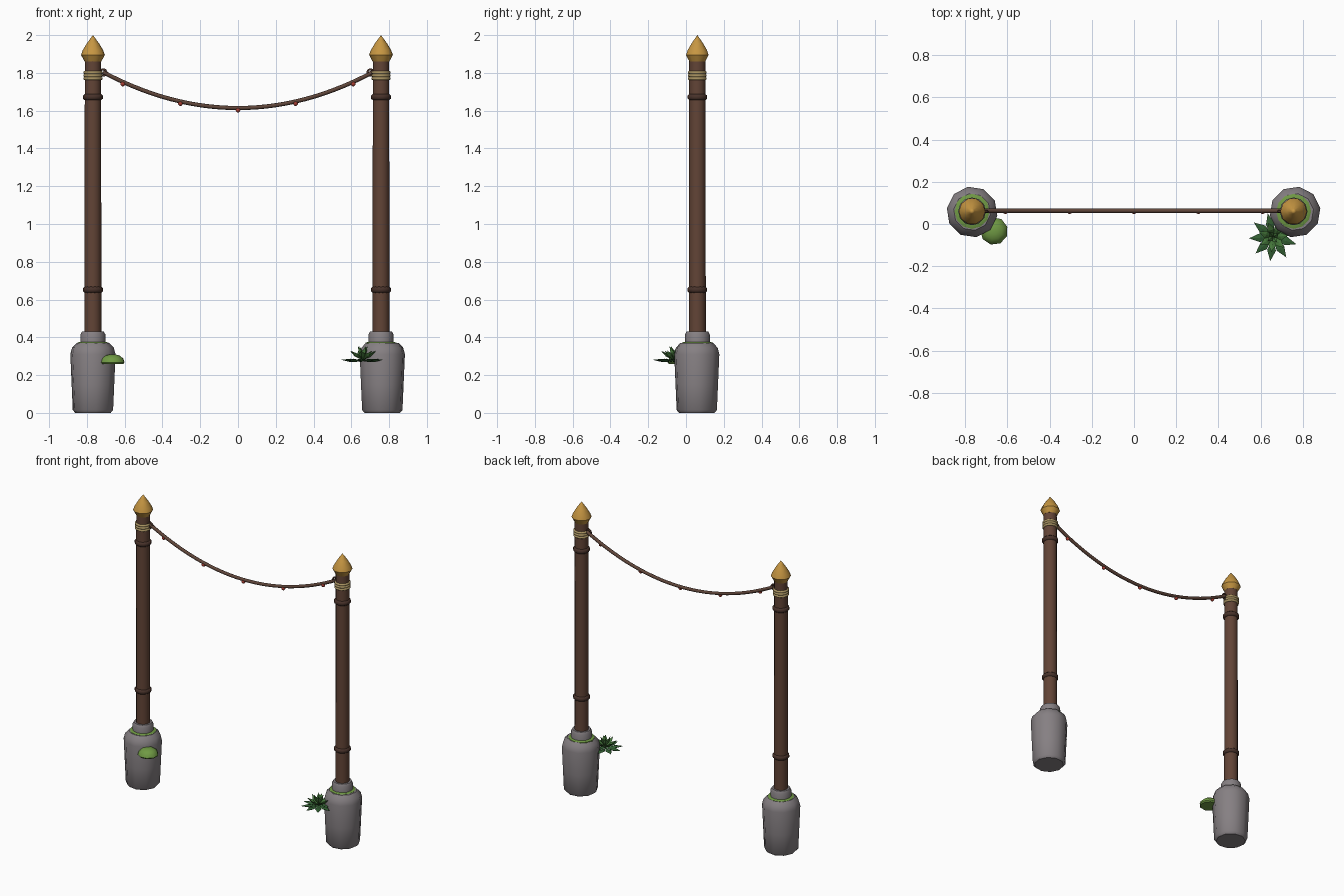
import bpy, bmesh, math
from mathutils import Vector, Matrix

if "Cube" in bpy.data.objects:
    bpy.data.objects.remove(bpy.data.objects["Cube"])


def mat(name, r, g, b):
    m = bpy.data.materials.new(name)
    m.diffuse_color = [(c / 255 / 12.92 if c < 11 else ((c / 255 + 0.055) / 1.055) ** 2.4) for c in (r, g, b)] + [1]
    m.use_nodes = True
    m.node_tree.nodes["Principled BSDF"].inputs["Base Color"].default_value = m.diffuse_color
    return m


WOOD = mat("brown wood", 98, 68, 54)
DARK = mat("dark wood band", 72, 50, 42)
STONE = mat("grey stone", 134, 128, 131)
GOLD = mat("gold", 198, 150, 66)
CREAM = mat("cream binding", 172, 150, 100)
MOSS = mat("moss green", 112, 154, 68)
LEAF = mat("leaf green", 68, 118, 58)
LEAF_DARK = mat("dark leaf green", 50, 94, 50)
ROPE = mat("rope brown", 96, 70, 58)
RED = mat("red berry", 168, 62, 50)


def finish(name, bm, material, angle=50):
    bmesh.ops.recalc_face_normals(bm, faces=bm.faces)
    me = bpy.data.meshes.new(name)
    bm.to_mesh(me)
    bm.free()
    me.materials.append(material)
    ob = bpy.data.objects.new(name, me)
    bpy.context.collection.objects.link(ob)
    if angle:
        bpy.ops.object.select_all(action='DESELECT')
        ob.select_set(True)
        bpy.context.view_layer.objects.active = ob
        bpy.ops.object.shade_smooth_by_angle(angle=math.radians(angle))
    return ob


def lathe(name, x, y, profile, sides, material, angle=50, turn=0.0):
    """Closed solid of revolution from (radius, z) pairs."""
    bm = bmesh.new()
    rings = []
    for r, z in profile:
        if r == 0:
            rings.append([bm.verts.new((x, y, z))] * sides)
        else:
            rings.append([bm.verts.new((x + r * math.cos(turn + 2 * math.pi * i / sides),
                                        y + r * math.sin(turn + 2 * math.pi * i / sides), z))
                          for i in range(sides)])
    for a, b in zip(rings, rings[1:]):
        for i in range(sides):
            j = (i + 1) % sides
            vs = list(dict.fromkeys((a[i], a[j], b[j], b[i])))
            bm.faces.new(vs)
    for ring in (rings[0], rings[-1]):
        if ring[0] != ring[1]:
            bm.faces.new(ring)
    return finish(name, bm, material, angle)


def tube(name, pts, radius, sides, material, closed=False):
    """Tube along a path lying in the xz plane."""
    bm = bmesh.new()
    n = len(pts)
    rings = []
    for k, p in enumerate(pts):
        a = pts[(k - 1) % n] if closed or k else p
        b = pts[(k + 1) % n] if closed or k < n - 1 else p
        t = (b - a).normalized()
        side = Vector((0, 1, 0))
        up = t.cross(side)
        rings.append([bm.verts.new(p + radius * (math.cos(w) * side + math.sin(w) * up))
                      for w in (2 * math.pi * i / sides for i in range(sides))])
    for k in range(n if closed else n - 1):
        a, b = rings[k], rings[(k + 1) % n]
        for i in range(sides):
            j = (i + 1) % sides
            bm.faces.new((a[i], a[j], b[j], b[i]))
    if not closed:
        bm.faces.new(rings[0])
        bm.faces.new(rings[-1])
    return finish(name, bm, material, 70)


Y = 0.06
for side, px, sx in (("left", -0.768, -0.768), ("right", 0.757, 0.764)):
    s = 1 if px > 0 else -1
    # stone foot, moss rim and collar
    lathe(side + "_stone_foot", sx, Y - 0.003,
          [(0.095, 0), (0.108, 0.015), (0.114, 0.15), (0.121, 0.31), (0.112, 0.345), (0.088, 0.37)],
          10, STONE, 40, 0.15 * s)
    lathe(side + "_moss_rim", px, Y, [(0.083, 0.36), (0.083, 0.371), (0.07, 0.376)], 12, MOSS)
    lathe(side + "_stone_collar", px, Y, [(0.066, 0.36), (0.066, 0.415), (0.058, 0.43)], 12, STONE, 40)
    # post with ring bands
    lathe(side + "_post", px, Y, [(0.045, 0.4), (0.043, 1.87)], 12, WOOD)
    for tag, z in (("lower", 0.652), ("upper", 1.672)):
        lathe(f"{side}_{tag}_band", px, Y,
              [(0.044, z - 0.016), (0.053, z - 0.008), (0.053, z + 0.008), (0.044, z + 0.016)], 14, DARK, 60)
    # wrapped binding: stacked coils
    prof = []
    for k in range(3):
        z = 1.762 + 0.016 * k
        prof += [(0.045, z), (0.051, z + 0.004), (0.051, z + 0.012)]
    prof.append((0.045, 1.81))
    lathe(side + "_binding", px, Y, prof, 14, CREAM, 60)
    # pointed finial
    lathe(side + "_finial", px, Y,
          [(0.044, 1.86), (0.063, 1.895), (0.054, 1.92), (0.033, 1.955), (0.012, 1.984), (0, 2.0)],
          10, GOLD, 45)
    # ring that holds the rope
    tube(side + "_ring", [Vector((px - s * 0.055 + 0.017 * math.cos(w), Y, 1.802 + 0.017 * math.sin(w)))
                          for w in (2 * math.pi * i / 14 for i in range(14))], 0.006, 6, DARK, True)


# sagging rope with berries
def sag(x):
    return 1.614 + 0.372 * x * x


tube("rope", [Vector((x, Y + 0.003, sag(x))) for x in (-0.715 + 1.43 * i / 28 for i in range(29))], 0.011, 8, ROPE)
for i in range(5):
    x = (i - 2) * 0.305
    bm = bmesh.new()
    bmesh.ops.create_uvsphere(bm, u_segments=10, v_segments=6, radius=0.013,
                              matrix=Matrix.Translation((x, Y, sag(x) - 0.011)))
    finish(f"berry_{i + 1}", bm, RED, 60)

# moss clump: flat-bottomed dome on the left foot
lathe("moss_clump", -0.664, -0.033,
      [(0.06, 0.26), (0.066, 0.268), (0.059, 0.288), (0.04, 0.303), (0.018, 0.309), (0, 0.31)], 9, MOSS, 50, 0.3)


# succulent rosette on the right foot: folded pointed leaves
def leaves(name, count, length, width, rise, base_z, turn, material):
    bm = bmesh.new()
    for k in range(count):
        w = turn + 2 * math.pi * k / count
        d = Vector((math.cos(w), math.sin(w), 0))
        q = Vector((-d.y, d.x, 0))
        c = Vector((0.66, -0.062, base_z))
        n = Vector((-d.x * math.sin(rise), -d.y * math.sin(rise), math.cos(rise)))
        f = d * math.cos(rise) + Vector((0, 0, math.sin(rise)))
        mid = c + f * length * 0.55
        root, tip = bm.verts.new(c), bm.verts.new(c + f * length)
        l = bm.verts.new(mid + q * width + n * 0.004)
        r = bm.verts.new(mid - q * width + n * 0.004)
        top, low = bm.verts.new(mid + n * 0.009), bm.verts.new(mid - n * 0.009)
        for a, b in ((l, top), (top, r), (r, low), (low, l)):
            bm.faces.new((root, a, b))
            bm.faces.new((tip, b, a))
    finish(name, bm, material, 0)


leaves("outer_leaves", 9, 0.115, 0.021, 0.06, 0.274, 0.40, LEAF_DARK)
leaves("middle_leaves", 7, 0.088, 0.018, 0.62, 0.278, 0.1, LEAF)
leaves("inner_leaves", 4, 0.075, 0.014, 1.15, 0.285, 0.6, LEAF)
